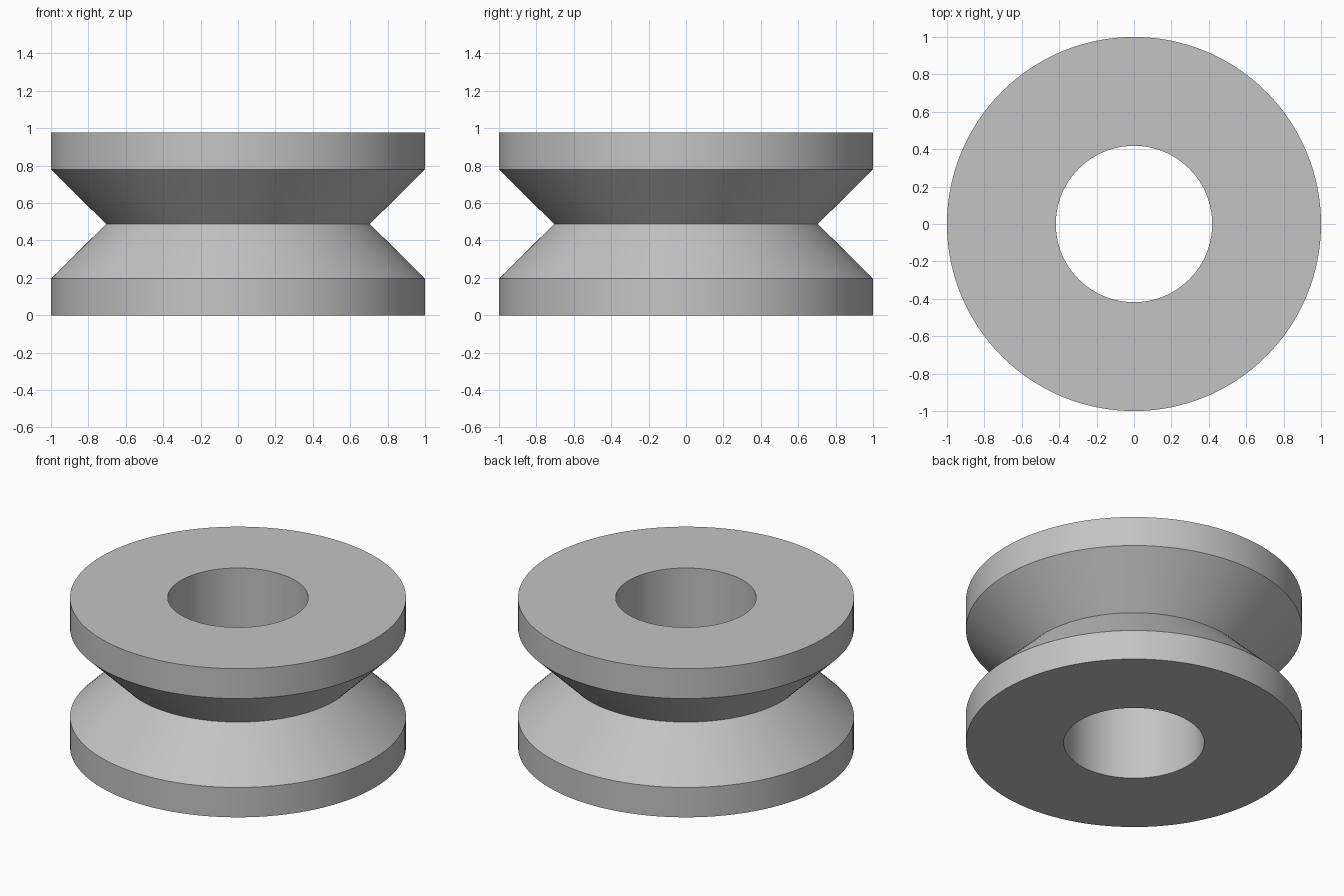
import bpy
import bmesh
import math

cube = bpy.data.objects.get("Cube")
if cube:
    bpy.data.objects.remove(cube, do_unlink=True)

SEGMENTS = 128
RIM_R, WAIST_R, BORE_R = 1.0, 0.705, 0.418
HEIGHT, RIM_H = 0.976, 0.196

# Closed cross-section: bore, flat rims and V groove
profile = [
    (BORE_R, 0), (RIM_R, 0), (RIM_R, RIM_H), (WAIST_R, HEIGHT / 2),
    (RIM_R, HEIGHT - RIM_H), (RIM_R, HEIGHT), (BORE_R, HEIGHT),
]

# Revolve the cross-section around z
bm = bmesh.new()
rings = []
for i in range(SEGMENTS):
    a = math.tau * i / SEGMENTS
    rings.append([bm.verts.new((r * math.cos(a), r * math.sin(a), z))
                  for r, z in profile])
for i, ring in enumerate(rings):
    following = rings[(i + 1) % SEGMENTS]
    for j in range(len(profile)):
        k = (j + 1) % len(profile)
        bm.faces.new((ring[j], following[j], following[k], ring[k]))
bmesh.ops.recalc_face_normals(bm, faces=bm.faces)
mesh = bpy.data.meshes.new("grooved_roller")
bm.to_mesh(mesh)
bm.free()

# Plain grey finish
grey = bpy.data.materials.new("grey")
grey.use_nodes = True
colour = (0.55, 0.55, 0.55, 1)
grey.diffuse_color = colour
grey.node_tree.nodes["Principled BSDF"].inputs["Base Color"].default_value = colour
mesh.materials.append(grey)

# Smooth walls with crisp rim edges
roller = bpy.data.objects.new("grooved_roller", mesh)
bpy.context.collection.objects.link(roller)
bpy.ops.object.select_all(action="DESELECT")
roller.select_set(True)
bpy.context.view_layer.objects.active = roller
bpy.ops.object.shade_smooth_by_angle(angle=math.radians(30))
